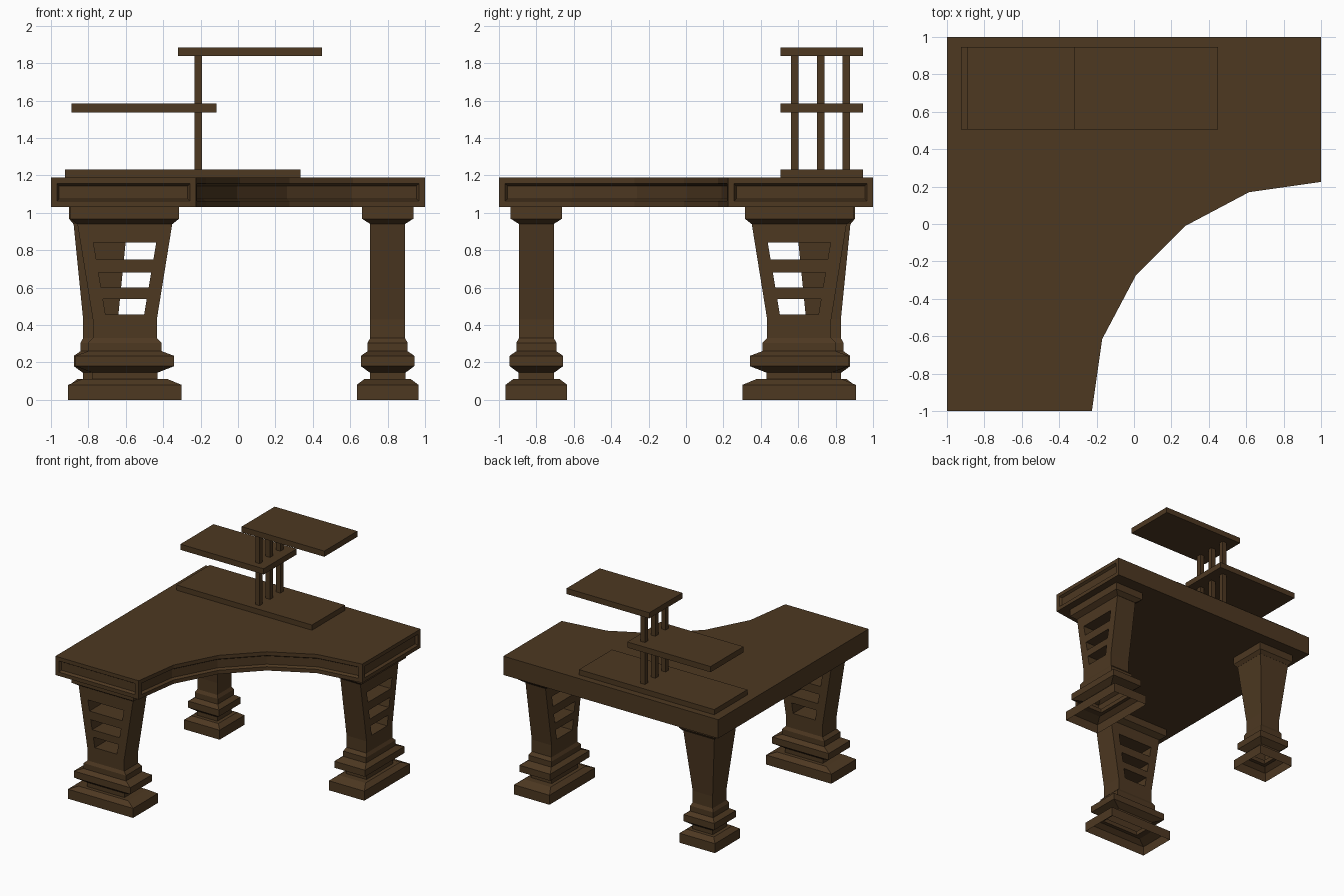
import bpy, bmesh, math
from mathutils import Matrix

if "Cube" in bpy.data.objects:
    bpy.data.objects.remove(bpy.data.objects["Cube"])

wood = bpy.data.materials.new("dark brown wood")
wood.diffuse_color = (0.075, 0.040, 0.0155, 1)
wood.use_nodes = True
wood.node_tree.nodes["Principled BSDF"].inputs["Base Color"].default_value = wood.diffuse_color


def finish(name, bm):
    bmesh.ops.recalc_face_normals(bm, faces=bm.faces)
    me = bpy.data.meshes.new(name)
    bm.to_mesh(me)
    bm.free()
    me.materials.append(wood)
    ob = bpy.data.objects.new(name, me)
    bpy.context.collection.objects.link(ob)
    return ob


def loft(name, rings, mat=Matrix(), open_bottom=False):
    """Stack of rectangles given as (z, half x, half y)."""
    bm = bmesh.new()
    loops = [[bm.verts.new((sx * hx, sy * hy, z))
              for sx, sy in ((-1, -1), (1, -1), (1, 1), (-1, 1))] for z, hx, hy in rings]
    for a, b in zip(loops, loops[1:]):
        for i in range(4):
            j = (i + 1) % 4
            bm.faces.new((a[i], a[j], b[j], b[i]))
    bm.faces.new(loops[-1])
    bottom = bm.faces.new(loops[0][::-1])
    bmesh.ops.recalc_face_normals(bm, faces=bm.faces)
    if open_bottom:
        bmesh.ops.delete(bm, geom=[bottom], context='FACES_ONLY')
    me_ob = finish(name, bm)
    me_ob.data.transform(mat)
    return me_ob


def slab(name, x0, x1, y0, y1, z0, z1):
    m = Matrix.Translation(((x0 + x1) / 2, (y0 + y1) / 2, 0))
    return loft(name, [(z, (x1 - x0) / 2, (y1 - y0) / 2) for z in (z0, z1)], m)


# Desktop with a faceted concave front and recessed edge panels
curve = [(-0.225, -1), (-0.17, -0.615), (0.01, -0.275), (0.275, -0.01), (0.615, 0.17), (1, 0.225)]
outline = [(-1, -1)] + curve + [(1, 1), (-1, 1)]
bm = bmesh.new()
bot = [bm.verts.new((x, y, 1.03)) for x, y in outline]
top = [bm.verts.new((x, y, 1.188)) for x, y in outline]
n = len(outline)
sides = [bm.faces.new((bot[i], bot[(i + 1) % n], top[(i + 1) % n], top[i])) for i in range(n)]
bm.faces.new(top)
bm.faces.new(bot[::-1])
bm.normal_update()
for panel in (sides[0:1], sides[1:6], sides[6:7]):
    bmesh.ops.inset_region(bm, faces=panel, thickness=0.032, depth=0, use_even_offset=True)
    bmesh.ops.inset_region(bm, faces=panel, thickness=0.012, depth=-0.02, use_even_offset=True)
finish("desktop", bm)

# Moulded foot profile: (z, half width)
foot = [(0, .165), (.08, .165), (.11, .125), (.11, .095), (.145, .095), (.18, .143),
        (.235, .143), (.26, .107), (.305, .107), (.33, .093)]


def leg(name, x, y, turn, stretch, top_x, top_y, cap_x, cap_y, slots):
    m = Matrix.Translation((x, y, 0)) @ Matrix.Rotation(turn, 4, 'Z')
    loft(name + "_foot", [(z, w * stretch, w) for z, w in foot], m, open_bottom=True)
    shaft = loft(name + "_shaft", [(.33, .093 * stretch, .093), (.43, .093 * stretch, .093),
                                   (.95, top_x, top_y)], m)
    loft(name + "_capital", [(.94, top_x, top_y), (.968, cap_x, cap_y), (1.03, cap_x, cap_y)], m)
    # Tapered slots through the shaft
    for z0, z1 in slots:
        cutter = loft("cutter", [(z, .103 + (z - .455) * .168, .3) for z in (z0, z1)], m)
        cutter.hide_render = True
        mod = shaft.modifiers.new("slot", 'BOOLEAN')
        mod.object, mod.solver = cutter, 'EXACT'
        bpy.context.view_layer.objects.active = shaft
        bpy.ops.object.modifier_apply(modifier=mod.name)
        bpy.data.objects.remove(cutter)


slots = [(.455, .54), (.60, .68), (.75, .84)]
leg("front_leg", -0.605, -0.80, 0, 1.84, .255, .093, .29, .137, slots)
leg("right_leg", 0.80, 0.605, math.pi / 2, 1.84, .255, .093, .29, .137, slots)
leg("corner_leg", -0.735, 0.735, 0, 1, .145, .145, .168, .168, [])

# Raised shelf unit
slab("shelf_base", -0.925, 0.335, 0.505, 0.945, 1.188, 1.232)
slab("middle_shelf", -0.89, -0.115, 0.505, 0.945, 1.537, 1.585)
slab("upper_shelf", -0.32, 0.45, 0.505, 0.945, 1.837, 1.885)
for i in range(3):
    y = 0.582 + i * 0.138
    slab(f"shelf_post_{i + 1}", -0.232, -0.192, y - 0.02, y + 0.02, 1.232, 1.837)
